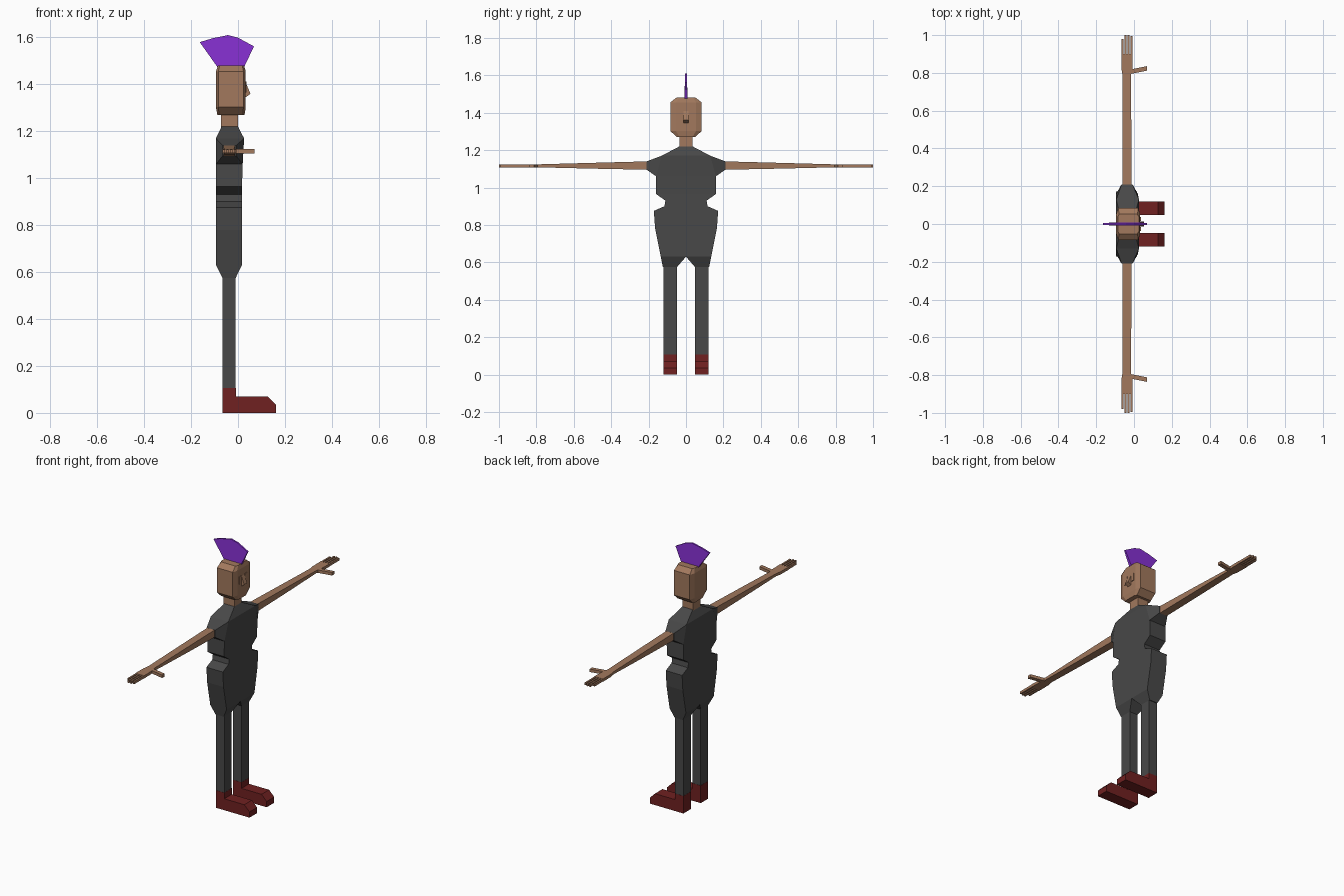
import bpy
import bmesh
from mathutils import Vector

if "Cube" in bpy.data.objects:
    bpy.data.objects.remove(bpy.data.objects["Cube"], do_unlink=True)


def material(name, r, g, b):
    m = bpy.data.materials.new(name)
    m.use_nodes = True
    m.diffuse_color = (r, g, b, 1)
    m.node_tree.nodes["Principled BSDF"].inputs["Base Color"].default_value = (r, g, b, 1)
    return m


skin = material("skin tan", 0.36, 0.19, 0.11)
cloth = material("charcoal cloth", 0.065, 0.065, 0.065)
leather = material("dark red leather", 0.16, 0.015, 0.015)
purple = material("purple hair", 0.24, 0.03, 0.65)


def loft(name, loops, mat):
    """Join matching loops of points into a closed flat-shaded solid."""
    bm = bmesh.new()
    rings = [[bm.verts.new(p) for p in loop] for loop in loops]
    n = len(rings[0])
    for a, b in zip(rings, rings[1:]):
        for i in range(n):
            j = (i + 1) % n
            bm.faces.new((a[i], a[j], b[j], b[i]))
    bm.faces.new(rings[0])
    bm.faces.new(rings[-1])
    bmesh.ops.recalc_face_normals(bm, faces=bm.faces)
    mesh = bpy.data.meshes.new(name)
    bm.to_mesh(mesh)
    bm.free()
    mesh.materials.append(mat)
    obj = bpy.data.objects.new(name, mesh)
    bpy.context.collection.objects.link(obj)
    return obj


def level(z, x0, x1, y0, y1):
    """Horizontal rectangle."""
    return [(x0, y0, z), (x1, y0, z), (x1, y1, z), (x0, y1, z)]


def slice_y(y, x0, x1, z0, z1):
    """Rectangle across the arm."""
    return [(x0, y, z0), (x1, y, z0), (x1, y, z1), (x0, y, z1)]


def chamfered(z, x0, x1, w, cx, cy):
    """Horizontal rectangle with cut corners."""
    return [(x0 + cx, -w, z), (x1 - cx, -w, z), (x1, -w + cy, z), (x1, w - cy, z),
            (x1 - cx, w, z), (x0 + cx, w, z), (x0, w - cy, z), (x0, -w + cy, z)]


def box(name, x0, x1, y0, y1, z0, z1, mat):
    return loft(name, [level(z0, x0, x1, y0, y1), level(z1, x0, x1, y0, y1)], mat)


# Torso: height, half width, front depth
BACK = -0.094
torso = [level(z, BACK, front, -w, w) for z, w, front in (
    (0.63, 0.135, 0.017), (0.78, 0.165, 0.017), (0.875, 0.172, 0.017),
    (0.9, 0.115, 0.017), (0.93, 0.11, 0.017), (0.965, 0.16, 0.017),
    (1.06, 0.16, 0.02), (1.17, 0.13, 0.026))]
torso.append(level(1.22, -0.07, 0.0, -0.035, 0.035))
loft("torso", torso, cloth)

# Neck and head
box("neck", -0.073, 0.0, -0.035, 0.035, 1.2, 1.29, skin)
loft("head", [
    chamfered(1.27, -0.088, 0.028, 0.05, 0.008, 0.015),
    chamfered(1.303, BACK, 0.033, 0.084, 0.01, 0.03),
    chamfered(1.455, BACK, 0.033, 0.084, 0.01, 0.03),
    chamfered(1.48, -0.086, 0.026, 0.052, 0.008, 0.015)], skin)

# Nose wedge
loft("nose", [[(0.03, y, 1.415), (0.053, y, 1.36), (0.03, y, 1.343)]
              for y in (-0.014, 0.014)], skin)

# Mohawk fan, thinner toward its top edge
fan = [(-0.085, 1.47), (-0.163, 1.58), (-0.107, 1.597), (-0.043, 1.61),
       (0.0, 1.599), (0.068, 1.562), (0.022, 1.465)]
loft("mohawk", [[(x, s * (0.009 if z < 1.5 else 0.005), z) for x, z in fan]
                for s in (-1, 1)], purple)

for side, s in (("left", 1), ("right", -1)):
    # Eye plate
    ey = sorted((s * 0.017, s * 0.038))
    box(side + "_eye", 0.032, 0.037, ey[0], ey[1], 1.365, 1.412, skin)

    # Shoulder tapering out to the arm
    loft(side + "_shoulder", [
        [(BACK, s * 0.16, 1.06), (0.02, s * 0.16, 1.06),
         (0.026, s * 0.13, 1.17), (BACK, s * 0.13, 1.17)],
        slice_y(s * 0.21, -0.066, -0.008, 1.095, 1.14)], cloth)

    # Arm and hand
    loft(side + "_arm", [
        slice_y(s * 0.2, -0.062, -0.012, 1.095, 1.14),
        slice_y(s * 0.5, -0.061, -0.014, 1.101, 1.132),
        slice_y(s * 0.79, -0.06, -0.017, 1.108, 1.124)], skin)
    loft(side + "_hand", [
        slice_y(s * 0.785, -0.06, -0.017, 1.108, 1.124),
        slice_y(s * 0.82, -0.066, -0.009, 1.107, 1.124),
        slice_y(s * 0.9, -0.067, -0.007, 1.107, 1.124)], skin)
    for i, tip in enumerate((0.98, 1.0, 1.0, 0.995)):
        x = -0.061 + i * 0.016
        loft(f"{side}_finger_{i + 1}", [
            slice_y(s * y, x - 0.005, x + 0.005, 1.108, 1.123) for y in (0.895, tip)], skin)
    loft(side + "_thumb", [
        [(x, s * (y - 0.012), 1.106), (x, s * (y + 0.012), 1.106),
         (x, s * (y + 0.012), 1.124), (x, s * (y - 0.012), 1.124)]
        for x, y in ((-0.02, 0.806), (0.07, 0.824))], skin)

    # Hip funnel and leg
    inner, outer = s * 0.048, s * 0.119
    loft(side + "_hip", [
        level(0.63, BACK, 0.017, 0, s * 0.135),
        level(0.575, -0.066, -0.01, inner, s * 0.124)], cloth)
    box(side + "_leg", -0.066, -0.01, inner, outer, 0.1, 0.58, cloth)

    # Boot: ankle and chamfered foot in one side profile
    shape = [(-0.067, 0), (0.162, 0), (0.162, 0.035), (0.127, 0.07),
             (-0.009, 0.07), (-0.009, 0.107), (-0.067, 0.107)]
    loft(side + "_boot", [[(x, y, z) for x, z in shape]
                          for y in (s * 0.047, s * 0.12)], leather)
